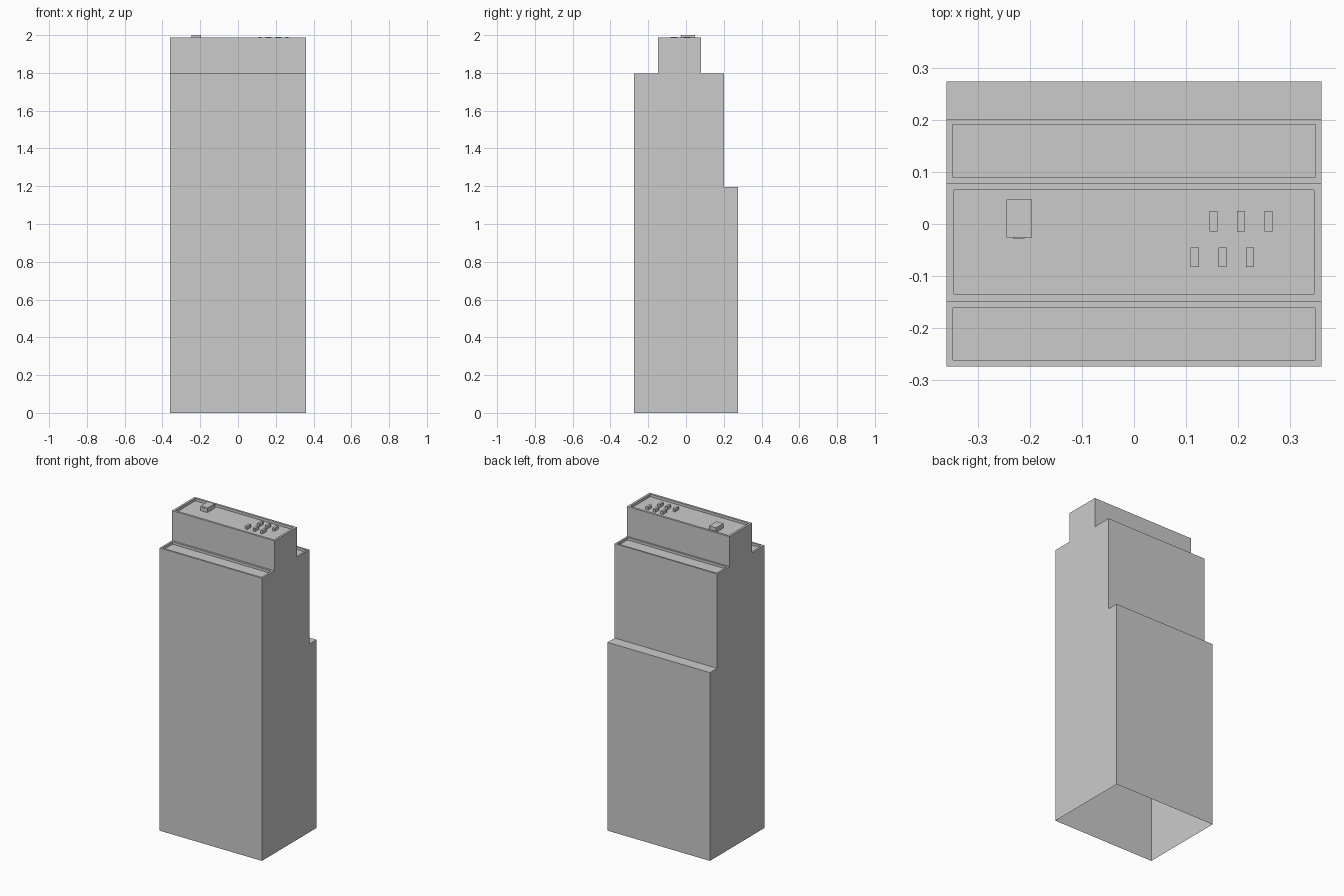
import bpy, bmesh

if "Cube" in bpy.data.objects:
    bpy.data.objects.remove(bpy.data.objects["Cube"])

HALF_X = 0.36
ROOF_FLOOR = 1.971


def finish(name, bm):
    bmesh.ops.recalc_face_normals(bm, faces=bm.faces)
    mesh = bpy.data.meshes.new(name)
    bm.to_mesh(mesh)
    bm.free()
    obj = bpy.data.objects.new(name, mesh)
    bpy.context.collection.objects.link(obj)
    return obj


def box(name, x0, x1, y0, y1, z0, z1):
    """Open-bottomed box standing on a roof."""
    bm = bmesh.new()
    base = bm.faces.new([bm.verts.new((x, y, z0)) for x, y in
                         ((x0, y0), (x1, y0), (x1, y1), (x0, y1))])
    top = bmesh.ops.extrude_face_region(bm, geom=[base], use_keep_orig=False)
    verts = [v for v in top["geom"] if isinstance(v, bmesh.types.BMVert)]
    bmesh.ops.translate(bm, verts=verts, vec=(0, 0, z1 - z0))
    bm.faces.ensure_lookup_table()
    bottom = [f for f in bm.faces if all(abs(v.co.z - z0) < 1e-6 for v in f.verts)]
    bmesh.ops.delete(bm, geom=bottom, context='FACES_ONLY')
    return finish(name, bm)


# Stepped tower shell: side profile (y, z) swept across x, open underneath
profile = [(-0.274, 0), (-0.274, 1.797), (-0.149, 1.797), (-0.149, 1.987),
           (0.079, 1.987), (0.079, 1.797), (0.202, 1.797), (0.202, 1.197),
           (0.274, 1.197), (0.274, 0)]
bm = bmesh.new()
left = [bm.verts.new((-HALF_X, y, z)) for y, z in profile]
right = [bm.verts.new((HALF_X, y, z)) for y, z in profile]
bm.faces.new(left)
bm.faces.new(right[::-1])
strips = [bm.faces.new((left[i], right[i], right[i + 1], left[i + 1]))
          for i in range(len(profile) - 1)]
bmesh.ops.recalc_face_normals(bm, faces=bm.faces)
for f in strips:
    if f.normal.z == 0 and f.calc_center_median().z > 1.9 and abs(f.normal.y) < 0.5:
        f.normal_flip()

# Parapets: rim inset and sunken floor on front terrace, main roof, back terrace
for index, rim in ((1, 0.0125), (3, 0.014), (5, 0.011)):
    face = strips[index]
    bmesh.ops.inset_individual(bm, faces=[face], thickness=rim, use_even_offset=True)
    floor = bmesh.ops.extrude_discrete_faces(bm, faces=[face])["faces"][0]
    bmesh.ops.translate(bm, verts=floor.verts, vec=(0, 0, ROOF_FLOOR - 1.987))
finish("tower_shell", bm)

# Roof access hut with a door on its front
box("roof_hut", -0.245, -0.196, -0.026, 0.047, ROOF_FLOOR, 2.0)
box("roof_hut_door", -0.233, -0.21, -0.028, -0.026, ROOF_FLOOR, 1.993)

# Two staggered rows of small vent units
for row, (x_start, y0, y1) in enumerate(((0.145, -0.014, 0.025), (0.109, -0.083, -0.045))):
    for i in range(3):
        x = x_start + i * 0.053
        box(f"vent_unit_{row}_{i}", x, x + 0.0155, y0, y1, ROOF_FLOOR, 1.99)
